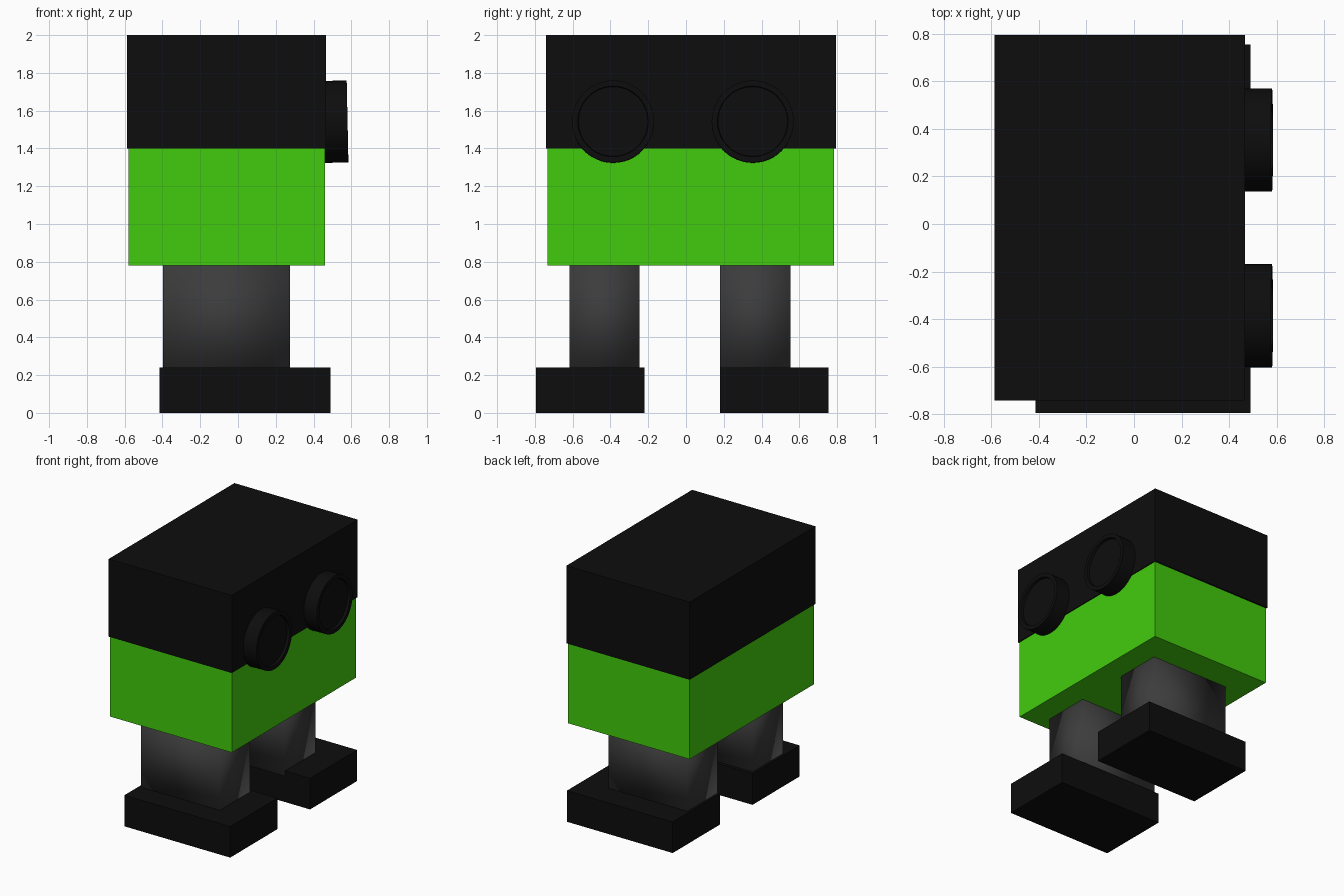
import bpy, bmesh, math
from mathutils import Matrix

if "Cube" in bpy.data.objects:
    bpy.data.objects.remove(bpy.data.objects["Cube"])


def material(name, color):
    m = bpy.data.materials.new(name)
    m.diffuse_color = (*color, 1)
    m.use_nodes = True
    m.node_tree.nodes["Principled BSDF"].inputs["Base Color"].default_value = m.diffuse_color
    return m


black = material("black", (0.004, 0.004, 0.004))
green = material("green", (0.055, 0.6, 0.004))
charcoal = material("charcoal", (0.045, 0.045, 0.045))


def finish(name, bm, mat, smooth=False):
    bmesh.ops.recalc_face_normals(bm, faces=bm.faces)
    for f in bm.faces:
        f.smooth = smooth
    me = bpy.data.meshes.new(name)
    bm.to_mesh(me)
    bm.free()
    me.materials.append(mat)
    ob = bpy.data.objects.new(name, me)
    bpy.context.collection.objects.link(ob)
    return ob


def box(name, x, y, z, mat, smooth=False):
    bm = bmesh.new()
    size = [b - a for a, b in (x, y, z)]
    mid = [(a + b) / 2 for a, b in (x, y, z)]
    bmesh.ops.create_cube(bm, size=1, matrix=Matrix.Translation(mid) @ Matrix.Diagonal((*size, 1)))
    return finish(name, bm, mat, smooth)


# Eye: cylinder facing +x with a thin rim around a shallow recess
def eye(name, y):
    bm = bmesh.new()
    x0, x1 = 0.15, 0.58
    place = (Matrix.Translation((x1, y, 1.543)) @ Matrix.Rotation(math.radians(-1.2), 4, 'Y')
             @ Matrix.Translation(((x0 - x1) / 2, 0, 0)) @ Matrix.Rotation(math.pi / 2, 4, 'Y'))
    bmesh.ops.create_cone(bm, cap_ends=True, segments=48, radius1=0.217, radius2=0.217,
                          depth=x1 - x0, matrix=place)
    bm.normal_update()
    front = [max(bm.faces, key=lambda f: f.calc_center_median().x)]
    bmesh.ops.inset_region(bm, faces=front, thickness=0.03)
    bmesh.ops.inset_region(bm, faces=front, thickness=0.003, depth=-0.02)
    ob = finish(name, bm, black)
    bpy.context.view_layer.objects.active = ob
    ob.select_set(True)
    bpy.ops.object.shade_smooth_by_angle(angle=math.radians(30))
    ob.select_set(False)


# Head and body
box("head", (-0.587, 0.467), (-0.742, 0.794), (1.4, 2.0), black)
box("body", (-0.58, 0.46), (-0.732, 0.783), (0.78, 1.4), green)

# Paired eyes, legs and feet
for side, eye_y, leg_y, foot_y in (
        ("front", -0.386, (-0.617, -0.245), (-0.795, -0.22)),
        ("back", 0.353, (0.18, 0.552), (0.18, 0.755))):
    eye(side + "_eye", eye_y)
    box(side + "_leg", (-0.397, 0.275), leg_y, (0.2, 0.82), charcoal, smooth=True)
    box(side + "_foot", (-0.415, 0.49), foot_y, (0.0, 0.24), black)
